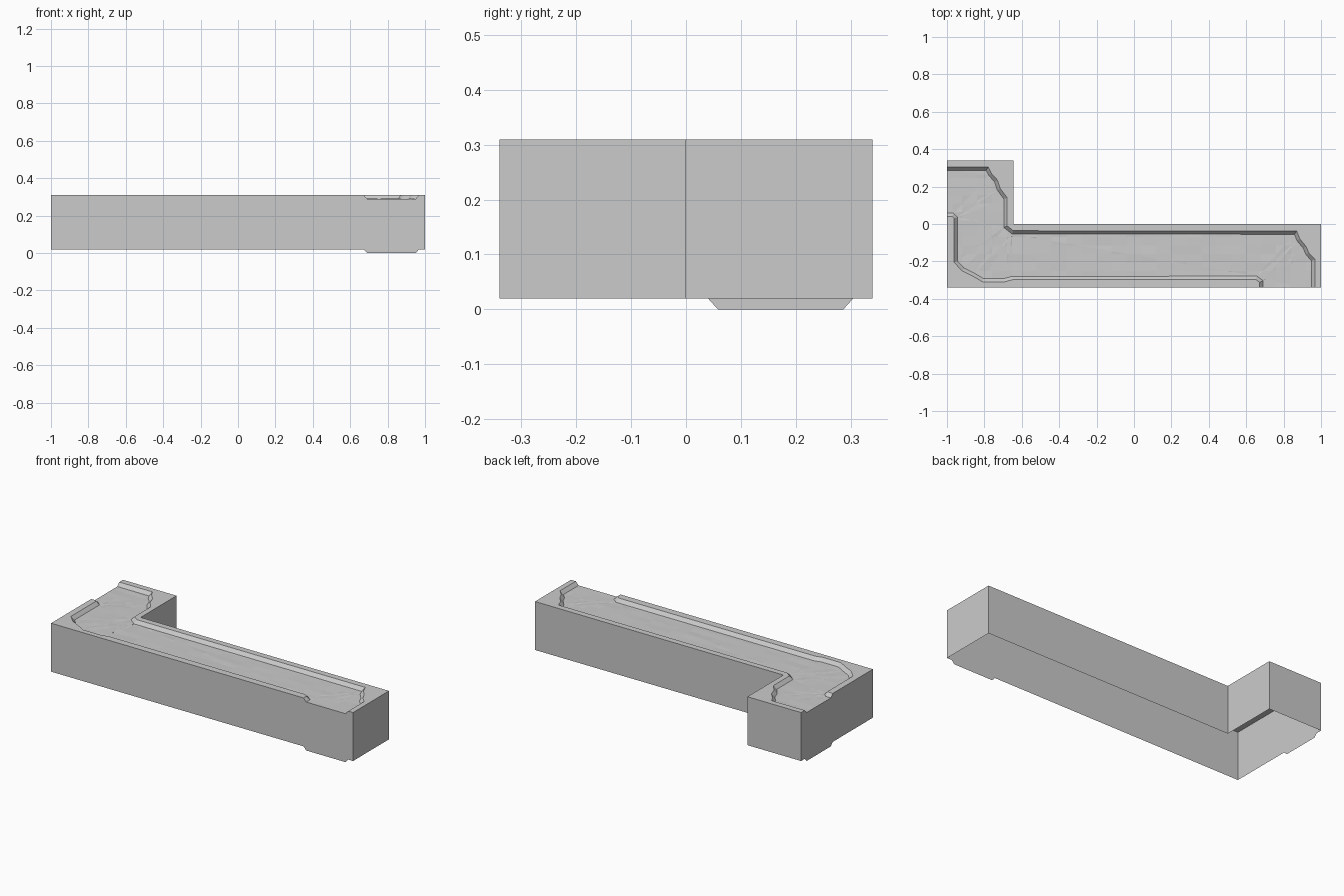
import bpy, bmesh, random
from mathutils import Vector

if "Cube" in bpy.data.objects:
    bpy.data.objects.remove(bpy.data.objects["Cube"])

random.seed(4)
TOP, DEPTH, WALL = 0.31, 0.02, 0.29
FLOOR = TOP - DEPTH
BANK = 0.018
X0, X1, XM = -1.0, 1.0, -0.645
Y0, Y1 = -0.34, 0.34

# Channel edges; the channel lies to the right of the direction of travel
back_edge = [(-1, .305), (-.78, .305), (-.762, .27), (-.73, .235), (-.715, .19),
             (-.678, .14), (-.678, -.01), (-.645, -.036), (.87, -.037), (.887, -.08),
             (.92, -.12), (.935, -.155), (.968, -.19), (.968, Y0)]
front_edge = [(.672, Y0), (.672, -.312), (.652, -.297), (-.65, -.298), (-.69, -.309),
              (-.81, -.309), (-.86, -.28), (-.92, -.25), (-.962, -.205),
              (-.962, .03), (-.972, .04), (-1, .04)]


def inset(chain, d):
    """Offset an open chain to its right with mitred corners."""
    pts = [Vector(p) for p in chain]
    normals = []
    for a, b in zip(pts, pts[1:]):
        t = (b - a).normalized()
        normals.append(Vector((t.y, -t.x)))
    result = []
    for i, p in enumerate(pts):
        n0 = normals[max(i - 1, 0)]
        n1 = normals[min(i, len(normals) - 1)]
        result.append(tuple(p + (n0 + n1) * d / (1 + n0.dot(n1))))
    return result


def at(chain, z):
    return [(x, y, z) for x, y in chain]


def add_face(bm, pts, up=False):
    f = bm.faces.new([bm.verts.new(p) for p in pts])
    f.normal_update()
    if up and f.normal.z < 0:
        f.normal_flip()
    return f


def finish(bm, name):
    bmesh.ops.remove_doubles(bm, verts=bm.verts, dist=1e-5)
    me = bpy.data.meshes.new(name)
    bm.to_mesh(me)
    bm.free()
    ob = bpy.data.objects.new(name, me)
    bpy.context.collection.objects.link(ob)
    return ob


back_in, front_in = inset(back_edge, BANK), inset(front_edge, BANK)

# Raised rim on both sides of the channel
bm = bmesh.new()
add_face(bm, at(back_edge + [(X1, Y0), (X1, 0), (XM, 0), (XM, Y1), (X0, Y1)], TOP), True)
add_face(bm, at(front_edge + [(X0, Y0)], TOP), True)
bmesh.ops.triangulate(bm, faces=bm.faces[:])
finish(bm, "rim")

# Sloping banks
bm = bmesh.new()
for outer, inner in ((back_edge, back_in), (front_edge, front_in)):
    o, n = at(outer, TOP), at(inner, FLOOR)
    for i in range(len(o) - 1):
        add_face(bm, [o[i], n[i], n[i + 1], o[i + 1]], True)
finish(bm, "channel_banks")

# Slightly uneven channel floor
bm = bmesh.new()
add_face(bm, at(back_in + front_in, FLOOR), True)
bmesh.ops.triangulate(bm, faces=bm.faces[:])
cuts = [((-1 + .08 * i, 0, 0), (1, 0, 0)) for i in range(1, 25)]
cuts += [((0, -.34 + .045 * i, 0), (0, 1, 0)) for i in range(1, 15)]
for co, no in cuts:
    bmesh.ops.bisect_plane(bm, geom=bm.verts[:] + bm.edges[:] + bm.faces[:],
                           plane_co=co, plane_no=no, dist=1e-5)
for v in bm.verts:
    if not v.is_boundary:
        v.co.z += random.uniform(-.0012, .0012)
finish(bm, "channel_floor")

# Thin outer walls, open underneath; their lower edge follows the top profile
profile = at([(X0, Y0), front_edge[0]], TOP) + at([front_in[0], back_in[-1]], FLOOR)
profile += at([back_edge[-1], (X1, Y0), (X1, 0), (XM, 0), (XM, Y1), (X0, Y1), back_edge[0]], TOP)
profile += at([back_in[0], front_in[-1]], FLOOR) + at([front_edge[-1]], TOP)
bm = bmesh.new()
for a, b in zip(profile, profile[1:] + profile[:1]):
    lo_a, lo_b = (a[0], a[1], a[2] - WALL), (b[0], b[1], b[2] - WALL)
    add_face(bm, [lo_a, lo_b, b, a])
finish(bm, "outer_walls")
